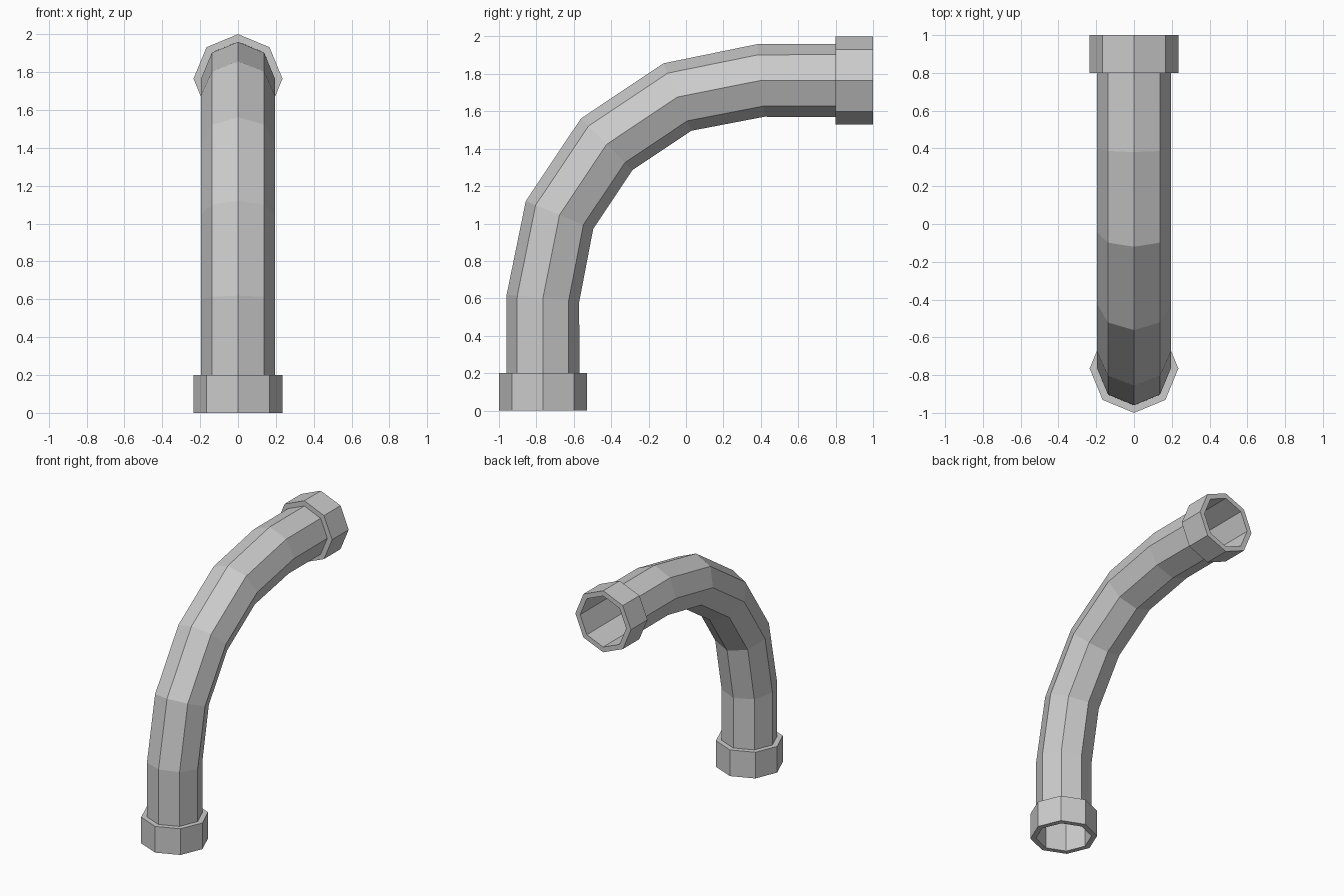
import bpy, bmesh
from math import sin, cos, pi, radians
from mathutils import Vector

if "Cube" in bpy.data.objects:
    bpy.data.objects.remove(bpy.data.objects["Cube"])

SIDES = 8
AXIS = 1.765          # height of the horizontal run; the upright run is at y = 1 - AXIS
BEND_Y, BEND_Z = 0.4, 0.6
BEND_R = AXIS - BEND_Z
PIPE_R, COLLAR_R, COLLAR_LEN = 0.195, 0.235, 0.2


def ring(y, z, tilt, r):
    """Octagon around (0, y, z); tilt 0 faces up, 90 faces back."""
    t = radians(tilt)
    out = Vector((0, -cos(t), sin(t)))
    side = Vector((1, 0, 0))
    c = Vector((0, y, z))
    return [c + r * (cos(a) * out + sin(a) * side)
            for a in (2 * pi * k / SIDES for k in range(SIDES))]


def loft(name, rings):
    bm = bmesh.new()
    vs = [[bm.verts.new(p) for p in rg] for rg in rings]
    for a, b in zip(vs, vs[1:]):
        for j in range(SIDES):
            k = (j + 1) % SIDES
            bm.faces.new((a[j], a[k], b[k], b[j]))
    me = bpy.data.meshes.new(name)
    bm.to_mesh(me)
    bm.free()
    ob = bpy.data.objects.new(name, me)
    bpy.context.collection.objects.link(ob)
    return ob


UP_Y = 1 - 1 - 1 + COLLAR_R   # upright axis, y = -0.765

# Open hollow pipe: upright run, quarter bend in four steps, horizontal run
rings = [ring(UP_Y, 0, 0, PIPE_R)]
for i in range(5):
    deg = 22.5 * i
    t = radians(deg)
    tilt = min(max(deg, 5.625), 84.375)   # mitred joints where the bend starts and ends
    rings.append(ring(BEND_Y - BEND_R * cos(t), BEND_Z + BEND_R * sin(t), tilt, PIPE_R))
rings.append(ring(1, AXIS, 90, PIPE_R))
loft("pipe", rings)

# Collars: stepped sleeves around both ends
profile = [(PIPE_R, 0), (COLLAR_R, 0), (COLLAR_R, COLLAR_LEN), (PIPE_R, COLLAR_LEN)]
loft("bottom_collar", [ring(UP_Y, s, 0, r) for r, s in profile])
loft("top_collar", [ring(1 - COLLAR_LEN + s, AXIS, 90, r) for r, s in profile])
